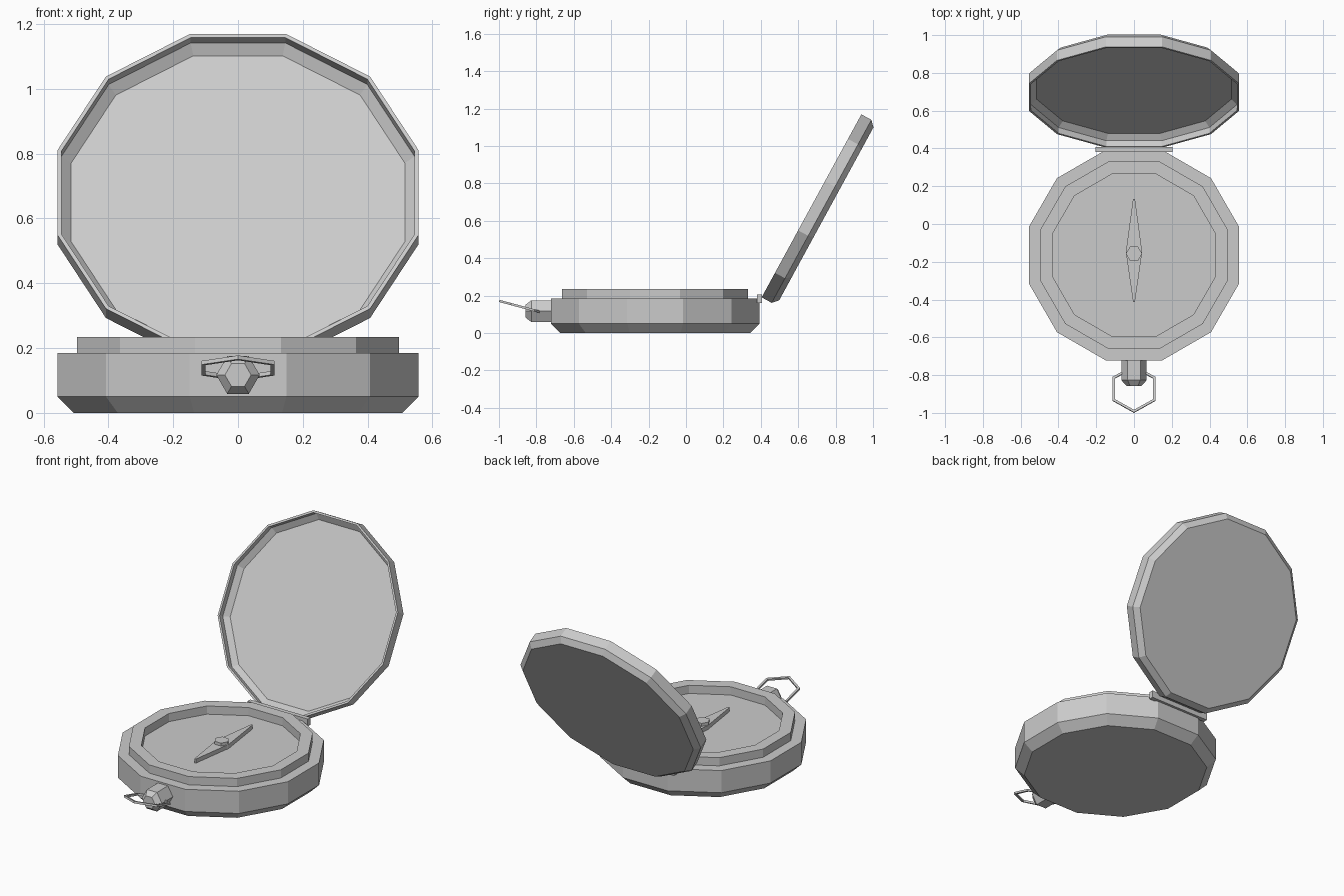
import bpy, bmesh, math
from mathutils import Matrix, Vector

cube = bpy.data.objects.get("Cube")
if cube:
    bpy.data.objects.remove(cube, do_unlink=True)

grey = bpy.data.materials.new("plain grey")
grey.use_nodes = True
colour = (0.6, 0.6, 0.6, 1)
grey.diffuse_color = colour
grey.node_tree.nodes["Principled BSDF"].inputs["Base Color"].default_value = colour


def finish(name, bm, loc, tilt=0):
    """Turn a bmesh into a placed object, tilted about x (degrees)."""
    bmesh.ops.recalc_face_normals(bm, faces=bm.faces)
    mesh = bpy.data.meshes.new(name)
    bm.to_mesh(mesh)
    bm.free()
    mesh.materials.append(grey)
    obj = bpy.data.objects.new(name, mesh)
    obj.location = loc
    obj.rotation_euler.x = math.radians(tilt)
    bpy.context.collection.objects.link(obj)
    return obj


def turned(name, profile, sides, loc, tilt=0, phase=0.5):
    """Loft a capped polygon through (apothem, height) profile points."""
    bm = bmesh.new()
    rings = []
    for apothem, z in profile:
        r = apothem / math.cos(math.pi / sides)
        angles = [math.tau * (k + phase) / sides for k in range(sides)]
        rings.append([bm.verts.new((r * math.cos(a), r * math.sin(a), z)) for a in angles])
    for low, high in zip(rings, rings[1:]):
        for k in range(sides):
            j = (k + 1) % sides
            bm.faces.new((low[k], low[j], high[j], high[k]))
    bm.faces.new(rings[0])
    bm.faces.new(rings[-1])
    return finish(name, bm, loc, tilt)


MID_Y = -0.165

# Case with bevelled base, stepped rim and sunken dial
turned("case", [(0.507, 0), (0.557, 0.05), (0.557, 0.185), (0.497, 0.185),
                (0.497, 0.235), (0.43, 0.235), (0.43, 0.185)], 12, (0, MID_Y, 0))

# Hollow lid, standing open
turned("lid", [(0.527, -0.09), (0.557, -0.061), (0.557, 0), (0.545, 0),
               (0.545, -0.035), (0.515, -0.063)], 12, (0, 0.671, 0.68), 61.4)

# Hinge bar
bm = bmesh.new()
bmesh.ops.create_cube(bm, size=1, matrix=Matrix.Diagonal((0.406, 0.027, 0.045, 1)))
finish("hinge", bm, (0, 0.394, 0.183))

# Needle: extruded diamond with a six-sided hub
bm = bmesh.new()
outline = [(0.043, 0.01), (0.005, 0.29), (-0.005, 0.29), (-0.043, 0.01),
           (-0.005, -0.255), (0.005, -0.255)]
face = bm.faces.new([bm.verts.new((x, y, 0)) for x, y in outline])
top = bmesh.ops.extrude_face_region(bm, geom=[face])["geom"]
bmesh.ops.translate(bm, vec=Vector((0, 0, 0.025)),
                    verts=[v for v in top if isinstance(v, bmesh.types.BMVert)])
finish("needle", bm, (0, -0.157, 0.187))
turned("needle_hub", [(0.037, 0), (0.037, 0.045)], 6, (0, -0.157, 0.185), phase=0)

# Winding knob, pointing forward
turned("knob", [(0.058, 0), (0.058, 0.115), (0.035, 0.145)], 6,
       (0, -0.712, 0.117), 90, phase=0)

# Six-sided loop threaded through the knob
bm = bmesh.new()
loop = []
for k in range(6):
    a = math.tau * (k + 0.5) / 6
    out = Vector((math.cos(a), math.sin(a), 0))
    loop.append([bm.verts.new(out * r + Vector((0, 0, z)))
                 for r, z in ((0.13, -0.006), (0.13, 0.006), (0.116, 0.006), (0.116, -0.006))])
for k in range(6):
    here, there = loop[k], loop[(k + 1) % 6]
    for j in range(4):
        i = (j + 1) % 4
        bm.faces.new((here[j], here[i], there[i], there[j]))
finish("loop", bm, (0, -0.873, 0.138), -15)
